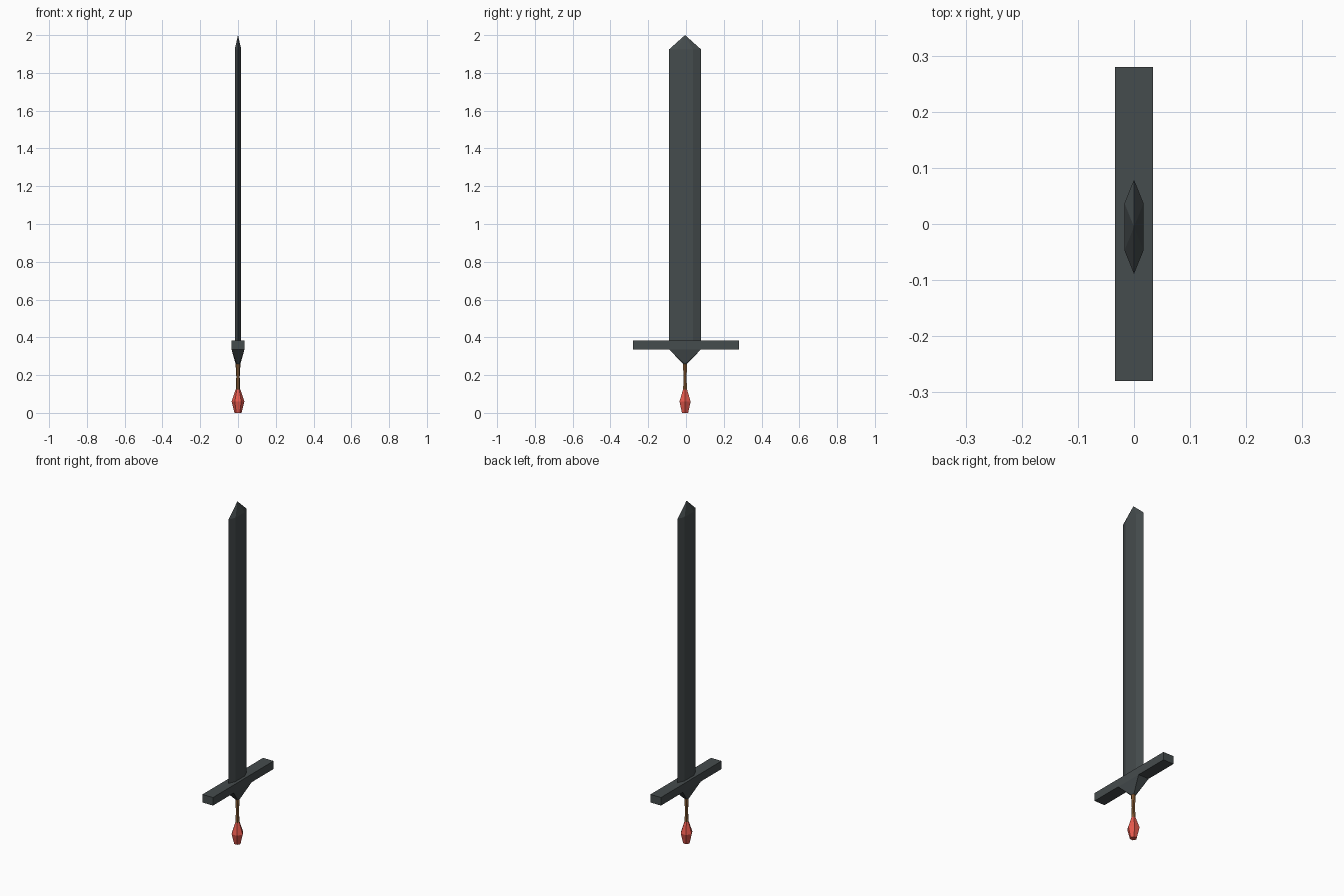
import bpy, bmesh
from math import cos, sin, pi

if "Cube" in bpy.data.objects:
    bpy.data.objects.remove(bpy.data.objects["Cube"])

YC = -0.005  # blade and grip axis sits slightly off the guard centre


def material(name, rgb):
    m = bpy.data.materials.new(name)
    m.diffuse_color = (*rgb, 1)
    m.use_nodes = True
    m.node_tree.nodes["Principled BSDF"].inputs["Base Color"].default_value = m.diffuse_color
    return m


steel = material("dark_steel", (0.06, 0.072, 0.075))
wood = material("wood", (0.25, 0.11, 0.035))
red = material("red", (0.80, 0.10, 0.075))


def finish(name, bm, mat):
    bmesh.ops.recalc_face_normals(bm, faces=bm.faces)
    me = bpy.data.meshes.new(name)
    bm.to_mesh(me)
    bm.free()
    me.materials.append(mat)
    ob = bpy.data.objects.new(name, me)
    bpy.context.collection.objects.link(ob)
    return ob


def hex_ring(r, z):
    return [(r * cos(i * pi / 3), YC + r * sin(i * pi / 3), z) for i in range(6)]


def loft(name, rings, mat):
    """Skin matching rings of points and cap both ends."""
    bm = bmesh.new()
    loops = [[bm.verts.new(p) for p in ring] for ring in rings]
    n = len(loops[0])
    for a, b in zip(loops, loops[1:]):
        for i in range(n):
            j = (i + 1) % n
            bm.faces.new((a[i], a[j], b[j], b[i]))
    bm.faces.new(loops[0])
    bm.faces.new(loops[-1])
    bmesh.ops.remove_doubles(bm, verts=bm.verts, dist=1e-5)
    return finish(name, bm, mat)


def hull(name, points, mat):
    bm = bmesh.new()
    for p in points:
        bm.verts.new(p)
    bmesh.ops.convex_hull(bm, input=bm.verts)
    bmesh.ops.dissolve_limit(bm, angle_limit=0.01, verts=bm.verts, edges=bm.edges)
    return finish(name, bm, mat)


# Blade: bevelled flat hexagon rising to a point
section = [(0, 0.084), (0.017, 0.042), (0.017, -0.042),
           (0, -0.084), (-0.017, -0.042), (-0.017, 0.042)]
blade = [(x, y + YC, z) for z in (0.37, 1.925) for x, y in section]
hull("blade", blade + [(0, YC, 2.0)], steel)

# Crossguard bar
hull("crossguard", [(x, y, z) for x in (-0.034, 0.034)
                    for y in (-0.28, 0.28) for z in (0.335, 0.382)], steel)

# Wedge narrowing from the guard to the grip
wedge_top = [(x, YC + y, 0.335) for x in (-0.034, 0.034) for y in (-0.083, 0.083)]
hull("guard_wedge", wedge_top + hex_ring(0.013, 0.26), steel)

# Six-sided grip and pommel
loft("grip", [hex_ring(0.012, 0.12), hex_ring(0.009, 0.19), hex_ring(0.013, 0.26)], wood)
loft("pommel", [hex_ring(0.019, 0.0), hex_ring(0.034, 0.06), hex_ring(0.012, 0.125)], red)
